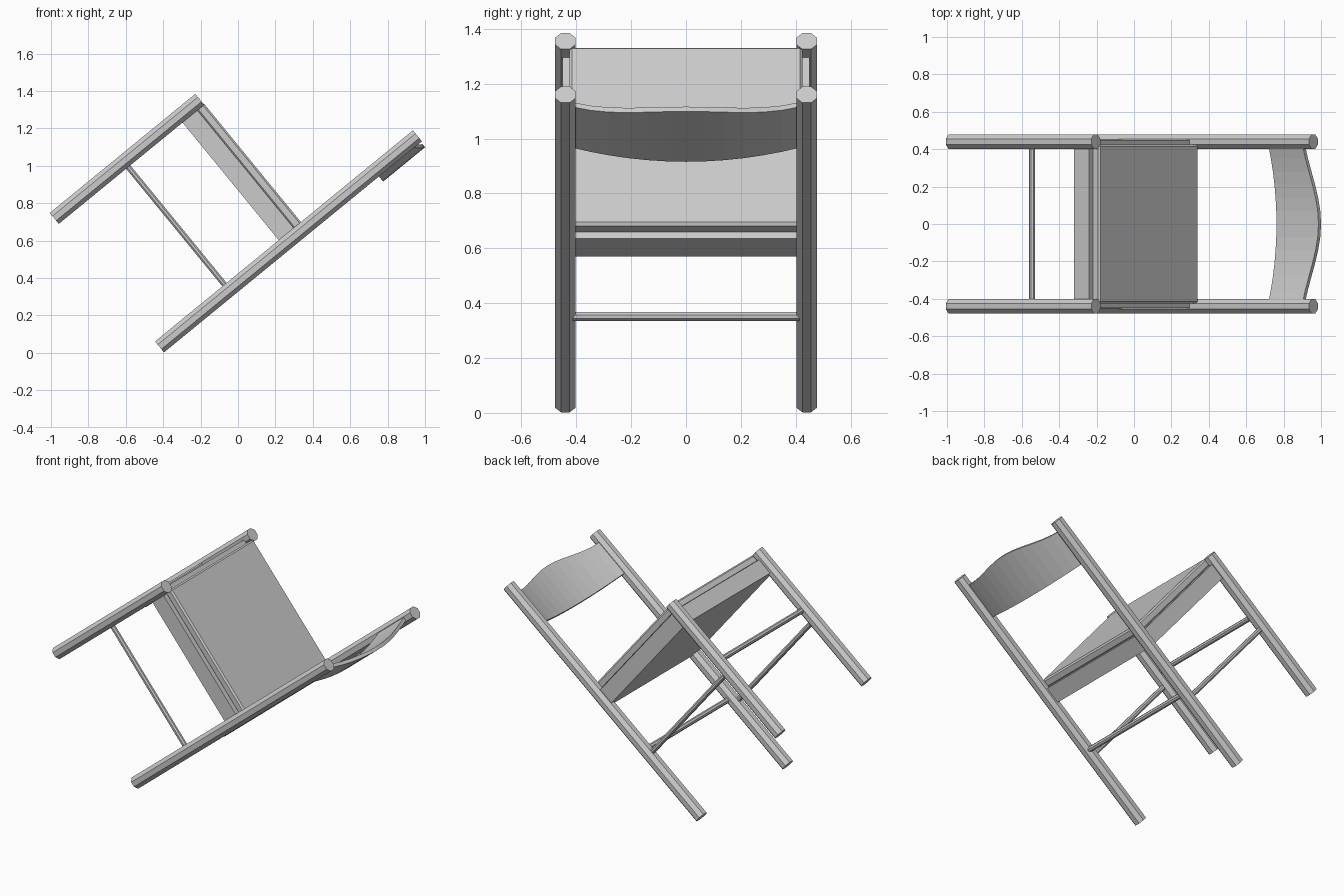
import bpy, bmesh, math
from mathutils import Matrix, Vector

if "Cube" in bpy.data.objects:
    bpy.data.objects.remove(bpy.data.objects["Cube"])

# The chair is built upright (x back, y across, z up), then tipped backwards
TILT = Matrix.Rotation(math.radians(50.7), 4, 'Y')
BACK_X, FRONT_X, LEG_Y = -0.29, -1.178, 0.44
FOOT = -0.305

grey = bpy.data.materials.new("plain grey")
grey.diffuse_color = (0.6, 0.6, 0.6, 1)
grey.use_nodes = True
grey.node_tree.nodes["Principled BSDF"].inputs["Base Color"].default_value = grey.diffuse_color


def finish(name, bm):
    bmesh.ops.recalc_face_normals(bm, faces=bm.faces)
    bm.transform(TILT)
    me = bpy.data.meshes.new(name)
    bm.to_mesh(me)
    bm.free()
    me.materials.append(grey)
    ob = bpy.data.objects.new(name, me)
    bpy.context.collection.objects.link(ob)
    return ob


def rod(name, p, q, r, sides=8):
    """Straight faceted bar from p to q, with flats facing the axes."""
    p, q = Vector(p), Vector(q)
    d = q - p
    bm = bmesh.new()
    bmesh.ops.create_cone(bm, cap_ends=True, segments=sides, radius1=r,
                          radius2=r, depth=d.length)
    bm.transform(Matrix.Rotation(math.pi / sides, 4, 'Z'))
    bm.transform(Matrix.Translation((p + q) / 2)
                 @ d.to_track_quat('Z', 'Y').to_matrix().to_4x4())
    return finish(name, bm)


def block(name, lo, hi, bevel=0.0):
    lo, hi = Vector(lo), Vector(hi)
    bm = bmesh.new()
    bmesh.ops.create_cube(bm, size=1)
    bm.transform(Matrix.Translation((lo + hi) / 2)
                 @ Matrix.Diagonal((*(hi - lo), 1)))
    if bevel:
        bmesh.ops.bevel(bm, geom=bm.edges[:], offset=bevel, segments=1,
                        affect='EDGES')
    return finish(name, bm)


# Legs and side rungs, mirrored left and right
for side, y in (("left", -LEG_Y), ("right", LEG_Y)):
    rod("back_leg_" + side, (BACK_X, y, FOOT), (BACK_X, y, 1.477), 0.041)
    rod("front_leg_" + side, (FRONT_X, y, FOOT), (FRONT_X, y, 0.70), 0.041)
    rod("side_rung_" + side, (BACK_X, y, 0.175), (FRONT_X, y, 0.175), 0.016)

# Cross rungs
rod("front_rung", (FRONT_X, -LEG_Y, 0.26), (FRONT_X, LEG_Y, 0.26), 0.017)
rod("back_rung", (-0.278, -LEG_Y, 0.216), (-0.278, LEG_Y, 0.216), 0.017)

# Seat frame and the seat panel resting on it
block("seat_frame", (FRONT_X, -0.45, 0.55), (-0.287, 0.45, 0.653))
block("seat_panel", (-1.152, -0.425, 0.65), (-0.313, 0.425, 0.703), 0.01)

# Backrest: bowed board with a raised middle on its upper edge
bm = bmesh.new()
rings = []
N = 12
for i in range(N + 1):
    t = -1 + 2 * i / N
    bow = 1 - t * t
    x = -0.285 + 0.068 * bow
    top = 1.415 + 0.055 * (0.5 + 0.5 * math.cos(math.pi * t))
    corners = ((x - 0.022, 1.18), (x, 1.18), (x, top), (x - 0.022, top))
    rings.append([bm.verts.new((cx, 0.42 * t, cz)) for cx, cz in corners])
for a, b in zip(rings, rings[1:]):
    for k in range(4):
        bm.faces.new((a[k], a[(k + 1) % 4], b[(k + 1) % 4], b[k]))
bm.faces.new(rings[0])
bm.faces.new(rings[-1])
finish("backrest", bm)
